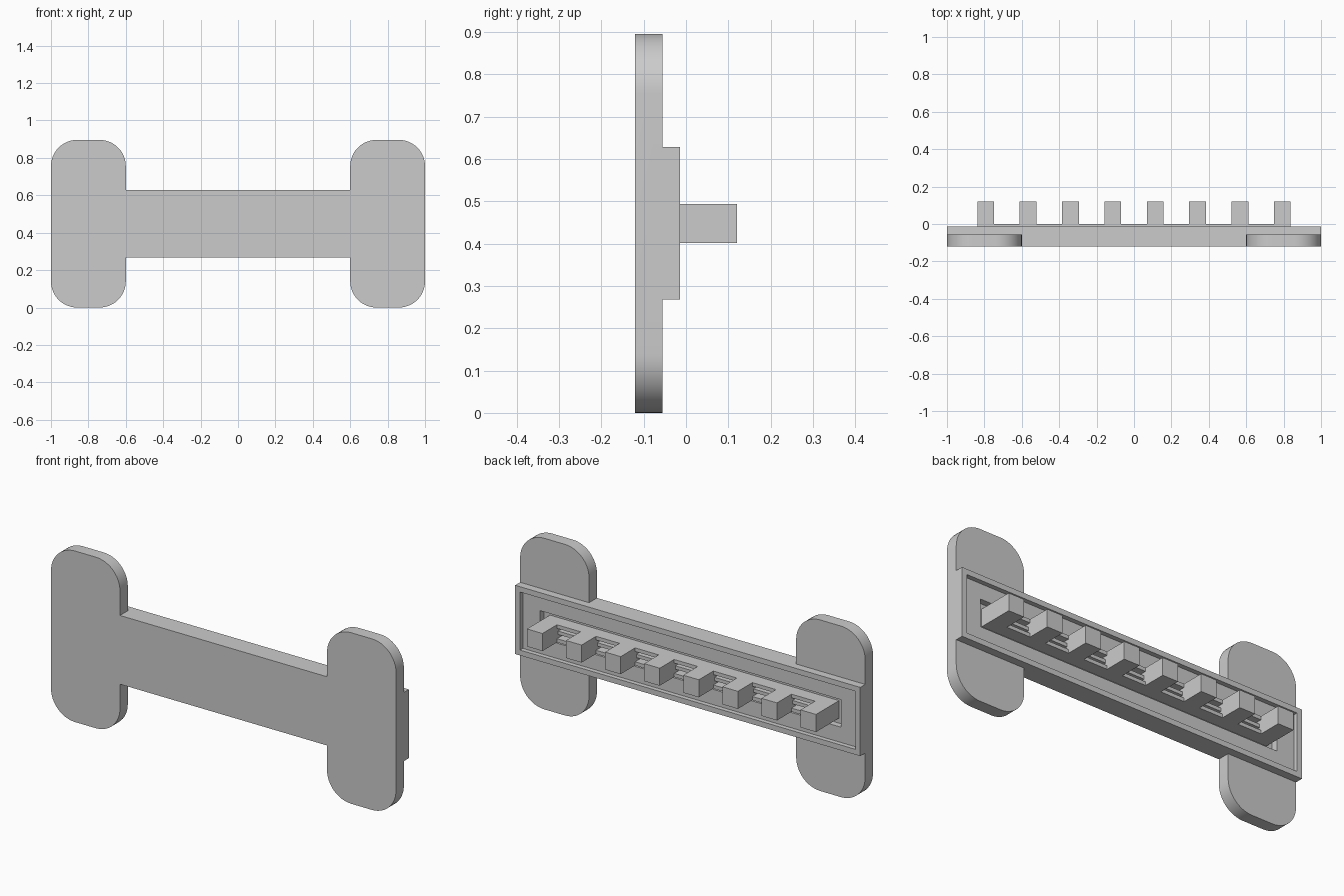
import bpy
import bmesh
from math import cos, sin, pi, radians
from mathutils import Vector

cube = bpy.data.objects.get("Cube")
if cube:
    bpy.data.objects.remove(cube, do_unlink=True)

grey = bpy.data.materials.new("plain grey")
grey.use_nodes = True
grey.diffuse_color = (0.6, 0.6, 0.6, 1)
grey.node_tree.nodes["Principled BSDF"].inputs["Base Color"].default_value = (0.6, 0.6, 0.6, 1)

MID_Z = 0.448          # height of the centre line
HALF_BAR = 0.18        # half height of the cross bar
FRONT, PLATE_BACK, RIM_BACK = -0.12, -0.055, -0.014
FLOOR, SLOT_FLOOR, PEG_BACK = -0.038, -0.07, 0.12
PEG_HALF_X, PEG_HALF_Z, PITCH = 0.045, 0.046, 0.2265


def prism(name, points, direction):
    """Extrude a closed outline of 3D points along a direction."""
    bm = bmesh.new()
    face = bm.faces.new([bm.verts.new(p) for p in points])
    result = bmesh.ops.extrude_face_region(bm, geom=[face])
    moved = [v for v in result["geom"] if isinstance(v, bmesh.types.BMVert)]
    bmesh.ops.translate(bm, verts=moved, vec=Vector(direction))
    bmesh.ops.recalc_face_normals(bm, faces=bm.faces)
    mesh = bpy.data.meshes.new(name)
    bm.to_mesh(mesh)
    bm.free()
    mesh.materials.append(grey)
    obj = bpy.data.objects.new(name, mesh)
    bpy.context.collection.objects.link(obj)
    return obj


def block(name, x0, x1, y0, y1, half_z):
    outline = [(x0, y0, MID_Z - half_z), (x1, y0, MID_Z - half_z),
               (x1, y0, MID_Z + half_z), (x0, y0, MID_Z + half_z)]
    return prism(name, outline, (0, y1 - y0, 0))


def combine(target, tool, operation):
    """Apply a boolean and remove the tool."""
    mod = target.modifiers.new("combine", "BOOLEAN")
    mod.operation, mod.object, mod.solver = operation, tool, "EXACT"
    bpy.context.view_layer.update()
    graph = bpy.context.evaluated_depsgraph_get()
    mesh = bpy.data.meshes.new_from_object(target.evaluated_get(graph))
    target.modifiers.clear()
    target.data = mesh
    bpy.data.objects.remove(tool, do_unlink=True)


# Dumbbell outline: one rounded corner mirrored to the four quadrants
def corner(cx, cz, radius, start, steps=12):
    return [(cx + radius * cos(start + i / steps * pi / 2),
             cz + radius * sin(start + i / steps * pi / 2)) for i in range(steps + 1)]


R, HALF_H = 0.14, 0.448
quadrant = corner(1 - R, HALF_H - R, R, 0) + corner(0.6 + R, HALF_H - R, R, pi / 2)
quadrant.append((0.6, HALF_BAR))
top = quadrant + [(-x, z) for x, z in reversed(quadrant)]
outline = top + [(-x, -z) for x, z in top]
body = prism("dumbbell_plate", [(x, FRONT, MID_Z + z) for x, z in outline],
             (0, PLATE_BACK - FRONT, 0))

# Raised back bar with a rim, a shallow recess and a deeper slot
combine(body, block("raised_bar", -1, 1, PLATE_BACK - 0.02, RIM_BACK, HALF_BAR), "UNION")
combine(body, block("recess_cutter", -0.972, 0.972, FLOOR, 0.1, HALF_BAR - 0.028), "DIFFERENCE")
combine(body, block("slot_cutter", -0.872, 0.872, SLOT_FLOOR, 0.1, 0.072), "DIFFERENCE")

# Row of square pegs standing in the slot
centres = [(i - 3.5) * PITCH for i in range(8)]
for i, x in enumerate(centres):
    block(f"peg_{i + 1}", x - PEG_HALF_X, x + PEG_HALF_X, SLOT_FLOOR, PEG_BACK, PEG_HALF_Z)

# Links between the pegs: two rails with a tongue in the groove between them
GROOVE = -0.045
half = [(SLOT_FLOOR, PEG_HALF_Z), (0, PEG_HALF_Z), (0, 0.027),
        (GROOVE, 0.027), (GROOVE, 0.009), (-0.01, 0.009)]
section = half + [(y, -z) for y, z in reversed(half)]
for i, x in enumerate(centres[:-1]):
    prism(f"link_{i + 1}", [(x + PEG_HALF_X, y, MID_Z + z) for y, z in section],
          (PITCH - 2 * PEG_HALF_X, 0, 0))

# Smooth the rounded ends, keep the edges sharp
bpy.ops.object.select_all(action="DESELECT")
body.select_set(True)
bpy.context.view_layer.objects.active = body
bpy.ops.object.shade_smooth_by_angle(angle=radians(30))
